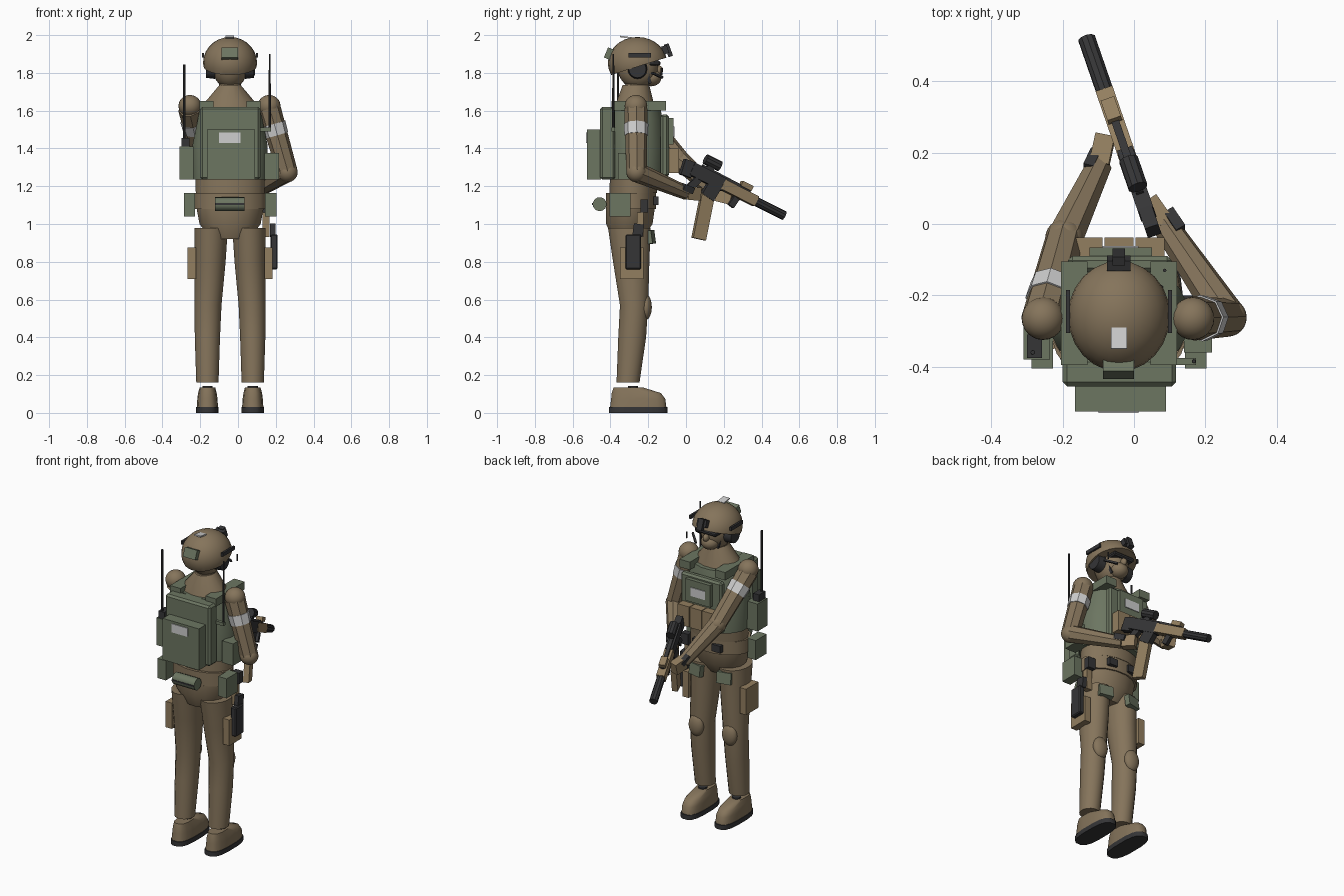
import bpy, bmesh, math
from mathutils import Vector, Matrix

if "Cube" in bpy.data.objects:
    bpy.data.objects.remove(bpy.data.objects["Cube"])

CX = -0.042  # body centre line


def mat(name, r, g, b):
    m = bpy.data.materials.new(name)
    m.diffuse_color = (r, g, b, 1)
    m.use_nodes = True
    m.node_tree.nodes["Principled BSDF"].inputs["Base Color"].default_value = m.diffuse_color
    return m


TAN = mat("uniform_tan", 0.235, 0.175, 0.105)
GEAR = mat("gear_tan", 0.29, 0.21, 0.115)
GREEN = mat("field_green", 0.15, 0.18, 0.12)
BLACK = mat("black", 0.035, 0.035, 0.037)
WHITE = mat("patch_white", 0.62, 0.62, 0.62)


def finish(name, bm, m, smooth=False):
    bmesh.ops.recalc_face_normals(bm, faces=bm.faces)
    me = bpy.data.meshes.new(name)
    bm.to_mesh(me)
    bm.free()
    ob = bpy.data.objects.new(name, me)
    bpy.context.collection.objects.link(ob)
    me.materials.append(m)
    if smooth:
        bpy.ops.object.select_all(action='DESELECT')
        ob.select_set(True)
        bpy.context.view_layer.objects.active = ob
        bpy.ops.object.shade_smooth_by_angle(angle=math.radians(40))
    return ob


def box(name, x, y, z, m, tilt=0, bevel=0, spin=0):
    """Box from (min, max) ranges, tilted about x and spun about z."""
    bm = bmesh.new()
    bmesh.ops.create_cube(bm, size=1)
    c = Vector((sum(x) / 2, sum(y) / 2, sum(z) / 2))
    bmesh.ops.scale(bm, vec=(x[1] - x[0], y[1] - y[0], z[1] - z[0]), verts=bm.verts)
    if bevel:
        bmesh.ops.bevel(bm, geom=bm.edges[:], offset=bevel, segments=1, affect='EDGES')
    rot = Matrix.Rotation(math.radians(spin), 4, 'Z') @ Matrix.Rotation(math.radians(tilt), 4, 'X')
    bm.transform(Matrix.Translation(c) @ rot)
    return finish(name, bm, m)


def frame(a, b, side):
    a, b = Vector(a), Vector(b)
    z = (b - a).normalized()
    x = (Vector(side) - z * z.dot(Vector(side))).normalized()
    y = z.cross(x)
    return Matrix.Translation((a + b) / 2) @ Matrix((x, y, z)).transposed().to_4x4(), (b - a).length


def bar(name, a, b, w, h, m, side=(1, 0, 0)):
    """Rectangular bar between two points."""
    M, L = frame(a, b, side)
    bm = bmesh.new()
    bmesh.ops.create_cube(bm, size=1)
    bmesh.ops.scale(bm, vec=(w, h, L), verts=bm.verts)
    bm.transform(M)
    return finish(name, bm, m)


def rod(name, a, b, r1, r2, m, n=8, smooth=False):
    """Tapered round bar between two points."""
    M, L = frame(a, b, (1, 0.05, 0.02))
    bm = bmesh.new()
    bmesh.ops.create_cone(bm, cap_ends=True, segments=n, radius1=r1, radius2=r2, depth=L)
    bm.transform(M)
    return finish(name, bm, m, smooth)


def ball(name, c, r, m, cut=None):
    bm = bmesh.new()
    bmesh.ops.create_uvsphere(bm, u_segments=24, v_segments=14, radius=1)
    bm.transform(Matrix.Translation(c) @ Matrix.Diagonal((*r, 1)))
    if cut:
        res = bmesh.ops.bisect_plane(bm, geom=bm.verts[:] + bm.edges[:] + bm.faces[:],
                                     plane_co=cut[0], plane_no=cut[1], clear_inner=True)
        bmesh.ops.contextual_create(bm, geom=[e for e in res['geom_cut'] if isinstance(e, bmesh.types.BMEdge)])
    return finish(name, bm, m, True)


def loft(name, rings, m, n=16, power=1.0):
    """Stack of rounded rings (x, y, z, rx, ry); power below 1 squares them off."""
    bm = bmesh.new()
    loops = []
    for x, y, z, rx, ry in rings:
        loop = []
        for i in range(n):
            t = 2 * math.pi * (i + 0.5) / n
            c, s = math.cos(t), math.sin(t)
            loop.append(bm.verts.new((x + rx * math.copysign(abs(c) ** power, c),
                                      y + ry * math.copysign(abs(s) ** power, s), z)))
        loops.append(loop)
    for a, b in zip(loops, loops[1:]):
        for i in range(n):
            bm.faces.new((a[i], a[(i + 1) % n], b[(i + 1) % n], b[i]))
    bm.faces.new(loops[0])
    bm.faces.new(loops[-1])
    return finish(name, bm, m, True)


# Legs, knee pads and boots
for s, side in ((-1, "left"), (1, "right")):
    fx = CX + s * 0.12
    loft(side + "_leg", [(fx, -0.307, 0.16, 0.06, 0.062), (fx, -0.285, 0.40, 0.068, 0.075),
                         (CX + s * 0.117, -0.275, 0.57, 0.073, 0.076),
                         (CX + s * 0.105, -0.29, 0.80, 0.083, 0.098),
                         (CX + s * 0.10, -0.30, 0.98, 0.09, 0.115)], TAN)
    ball(side + "_knee_pad", (CX + s * 0.118, -0.213, 0.56), (0.05, 0.032, 0.068), TAN)
    rod(side + "_ankle", (fx, -0.28, 0.12), (fx, -0.28, 0.142), 0.027, 0.027, BLACK, 12)
    loft(side + "_sole", [(fx, -0.253, 0, 0.06, 0.157), (fx, -0.253, 0.03, 0.06, 0.157)], BLACK, 16, 0.7)
    loft(side + "_boot", [(fx, -0.253, 0.03, 0.057, 0.151), (fx, -0.253, 0.075, 0.054, 0.145),
                          (fx, -0.263, 0.105, 0.05, 0.132), (fx, -0.305, 0.134, 0.042, 0.08)], TAN, 16, 0.7)
    box(side + "_thigh_pouch", (CX + s * 0.203 - 0.022, CX + s * 0.203 + 0.022), (-0.35, -0.225),
        (0.71, 0.875), GEAR)
    box(side + "_front_thigh_pouch", (CX + s * 0.10 - 0.045, CX + s * 0.10 + 0.045), (-0.205, -0.172),
        (0.895, 0.965), GREEN, 8, 0, -s * 12)
    x = CX + s * 0.215
    box(side + "_belt_pouch", (x - 0.03, x + 0.03), (-0.405, -0.295), (1.04, 1.165), GREEN)
    # Shoulder strap
    x = CX + s * 0.125
    box(side + "_shoulder_strap", (x - 0.037, x + 0.037), (-0.395, -0.105), (1.60, 1.65), GREEN)

# Hips, belt and waist
loft("hips", [(CX, -0.31, 0.92, 0.105, 0.08), (CX, -0.30, 1.00, 0.165, 0.125),
              (CX, -0.295, 1.08, 0.18, 0.132)], TAN)
loft("belt", [(CX, -0.29, 1.08, 0.195, 0.135), (CX, -0.29, 1.165, 0.195, 0.135)], TAN)
loft("waist", [(CX, -0.28, 1.165, 0.185, 0.128), (CX, -0.275, 1.25, 0.188, 0.13)], TAN)
rod("rear_belt_roll", (-0.122, -0.457, 1.105), (0.035, -0.457, 1.105), 0.037, 0.037, GREEN, 12, True)
box("rear_roll_strap", (-0.122, 0.035), (-0.497, -0.493), (1.10, 1.11), BLACK)
box("belt_side_clip", (0.125, 0.175), (-0.24, -0.20), (1.06, 1.13), BLACK)
for x in (-0.11, 0.03):
    box("belt_front_clip", (x - 0.03, x + 0.03), (-0.172, -0.145), (1.10, 1.145), BLACK)

# Holster and sidearm
box("holster_hanger", (0.13, 0.168), (-0.26, -0.225), (0.93, 1.06), GEAR)
box("holster", (0.172, 0.21), (-0.32, -0.238), (0.76, 0.945), BLACK, 0, 0.006)
box("sidearm_grip", (0.17, 0.198), (-0.28, -0.225), (0.935, 1.0), BLACK, -8)

# Torso and neck
loft("vest_body", [(CX, -0.265, 1.235, 0.198, 0.155), (CX, -0.265, 1.42, 0.202, 0.158),
                   (CX, -0.265, 1.55, 0.175, 0.145), (CX, -0.265, 1.62, 0.16, 0.13)], GREEN)
loft("shoulders", [(CX, -0.27, 1.58, 0.16, 0.12), (CX, -0.27, 1.645, 0.135, 0.10),
                   (CX, -0.265, 1.735, 0.058, 0.072)], TAN)
rod("neck", (CX, -0.265, 1.71), (CX, -0.262, 1.80), 0.058, 0.056, TAN, 16, True)
box("back_plate", (-0.20, 0.118), (-0.455, -0.375), (1.235, 1.62), GREEN, 0, 0.012)
box("backpack", (-0.165, 0.09), (-0.525, -0.45), (1.235, 1.50), GREEN)
box("backpack_patch", (-0.10, 0.012), (-0.53, -0.522), (1.43, 1.485), WHITE)
box("chest_plate", (-0.185, 0.105), (-0.135, -0.09), (1.25, 1.58), GREEN, 0, 0.012)
box("chest_panel", (-0.125, 0.05), (-0.10, -0.066), (1.42, 1.56), GREEN)
box("chest_patch", (-0.09, 0.012), (-0.068, -0.061), (1.46, 1.515), WHITE)
for i in range(3):
    x = CX + (i - 1) * 0.087
    box("magazine_pouch", (x - 0.041, x + 0.041), (-0.10, -0.038), (1.27, 1.40), GEAR)

# Radio, side pouch and antennas
box("radio_pouch", (-0.31, -0.235), (-0.38, -0.28), (1.235, 1.41), GREEN)
box("radio", (-0.30, -0.258), (-0.375, -0.31), (1.41, 1.455), BLACK)
rod("left_antenna", (-0.284, -0.36, 1.45), (-0.284, -0.36, 1.845), 0.007, 0.006, BLACK)
box("side_pouch", (0.14, 0.218), (-0.36, -0.26), (1.235, 1.375), GREEN)
rod("right_antenna", (0.168, -0.385, 1.50), (0.168, -0.385, 1.90), 0.006, 0.005, BLACK)
bar("right_antenna_mount", (0.12, -0.385, 1.50), (0.174, -0.385, 1.50), 0.02, 0.02, GREEN, (0, 0, 1))

# Arms: shoulder, elbow, wrist, hand
arms = {"right": [(0.165, -0.265, 1.61), (0.262, -0.262, 1.275), (0.085, 0.0, 1.165), (0.05, 0.05, 1.16)],
        "left": [(-0.255, -0.265, 1.61), (-0.195, -0.04, 1.345), (-0.098, 0.165, 1.155), (-0.085, 0.225, 1.14)]}
for side, pts in arms.items():
    sh, el, wr, hd = map(Vector, pts)
    ball(side + "_shoulder", sh + Vector((0, 0, 0.015)), (0.06, 0.06, 0.058), TAN)
    rod(side + "_upper_arm", sh, el, 0.062, 0.054, TAN)
    ball(side + "_elbow", el, (0.054, 0.054, 0.054), TAN)
    rod(side + "_forearm", el, wr, 0.054, 0.037, TAN)
    rod(side + "_armband", sh.lerp(el, 0.24), sh.lerp(el, 0.42), 0.065, 0.062, WHITE)
    bar(side + "_hand", wr, hd + (hd - wr) * 0.3, 0.055, 0.07, GEAR)
    p = el.lerp(wr, 0.9)
    off = Vector((0.028 if side == "right" else -0.02, 0.01, 0.022))
    bar(side + "_wrist_device", p + off, p + off + (wr - el).normalized() * 0.065, 0.03, 0.035, BLACK)

# Head, face and headset
ball("head", (CX, -0.255, 1.83), (0.092, 0.108, 0.115), TAN)
ball("face_covering", (CX, -0.185, 1.775), (0.055, 0.055, 0.046), TAN)
ball("nose", (CX, -0.145, 1.815), (0.018, 0.024, 0.024), TAN)
box("goggles", (CX - 0.075, CX + 0.075), (-0.20, -0.135), (1.838, 1.865), BLACK, 0, 0.008)
for s in (-1, 1):
    rod("ear_cup", (CX + s * 0.08, -0.257, 1.82), (CX + s * 0.128, -0.257, 1.82), 0.052, 0.046, BLACK, 16, True)
    box("helmet_rail", (CX + s * 0.143 - 0.006, CX + s * 0.143 + 0.006), (-0.305, -0.185), (1.882, 1.905), BLACK)
    bar("chin_strap", (CX + s * 0.088, -0.22, 1.86), (CX + s * 0.05, -0.19, 1.745), 0.008, 0.016, BLACK)
bar("microphone_boom", (CX + 0.12, -0.18, 1.80), (CX + 0.06, -0.125, 1.775), 0.012, 0.012, BLACK, (0, 0, 1))
rod("headset_stub", (0.086, -0.13, 1.785), (0.086, -0.13, 1.825), 0.005, 0.005, BLACK)

# Helmet with fittings
ball("helmet", (CX, -0.257, 1.853), (0.143, 0.157, 0.137), TAN,
     ((CX, -0.10, 1.882), (0, -0.30, 0.954)))
box("helmet_counterweight", (-0.087, 0.0), (-0.425, -0.385), (1.872, 1.93), GREEN, -22)
box("helmet_patch", (-0.065, -0.02), (-0.35, -0.29), (1.985, 1.993), WHITE, -8)
box("lamp_mount", (-0.075, -0.01), (-0.125, -0.095), (1.90, 1.945), BLACK, 20)
box("lamp", (-0.06, -0.025), (-0.105, -0.08), (1.885, 1.955), BLACK, 20)

# Rifle, placed along its own axis
REAR, MUZZLE = Vector((0.052, -0.015, 1.315)), Vector((-0.132, 0.518, 1.045))
AXIS = (MUZZLE - REAR).normalized()
LAT = AXIS.cross(Vector((0, 0, 1))).normalized()
UP = LAT.cross(AXIS)


def P(t, up=0.0, lat=0.0):
    return REAR + AXIS * t + UP * up + LAT * lat


def gun(name, a, b, w, h, m):
    bar(name, P(*a), P(*b), w, h, m, LAT)


gun("rifle_stock", (0, -0.012), (0.06, -0.005), 0.04, 0.085, BLACK)
gun("rifle_receiver", (0.05, 0), (0.25, 0), 0.045, 0.07, BLACK)
gun("rifle_handguard", (0.24, 0), (0.45, 0), 0.05, 0.056, GEAR)
rod("rifle_suppressor", P(0.44), P(0.627), 0.025, 0.025, BLACK, 10)
gun("rifle_rail", (0.10, 0.04), (0.40, 0.035), 0.022, 0.014, BLACK)
gun("rifle_sight_base", (0.125, 0.05), (0.165, 0.05), 0.025, 0.03, BLACK)
rod("rifle_sight", P(0.10, 0.08), P(0.19, 0.08), 0.028, 0.028, BLACK, 10)
gun("rifle_laser", (0.335, 0.05), (0.40, 0.05), 0.04, 0.028, GEAR)
gun("rifle_foregrip", (0.345, -0.03), (0.335, -0.085), 0.026, 0.034, BLACK)
gun("rifle_pistol_grip", (0.115, -0.02), (0.075, -0.12), 0.03, 0.04, BLACK)
gun("rifle_magazine_well", (0.205, -0.02), (0.195, -0.10), 0.04, 0.075, BLACK)
bar("rifle_magazine", (0.005, 0.115, 1.16), (0.02, 0.067, 0.92), 0.035, 0.072, GEAR, LAT)
